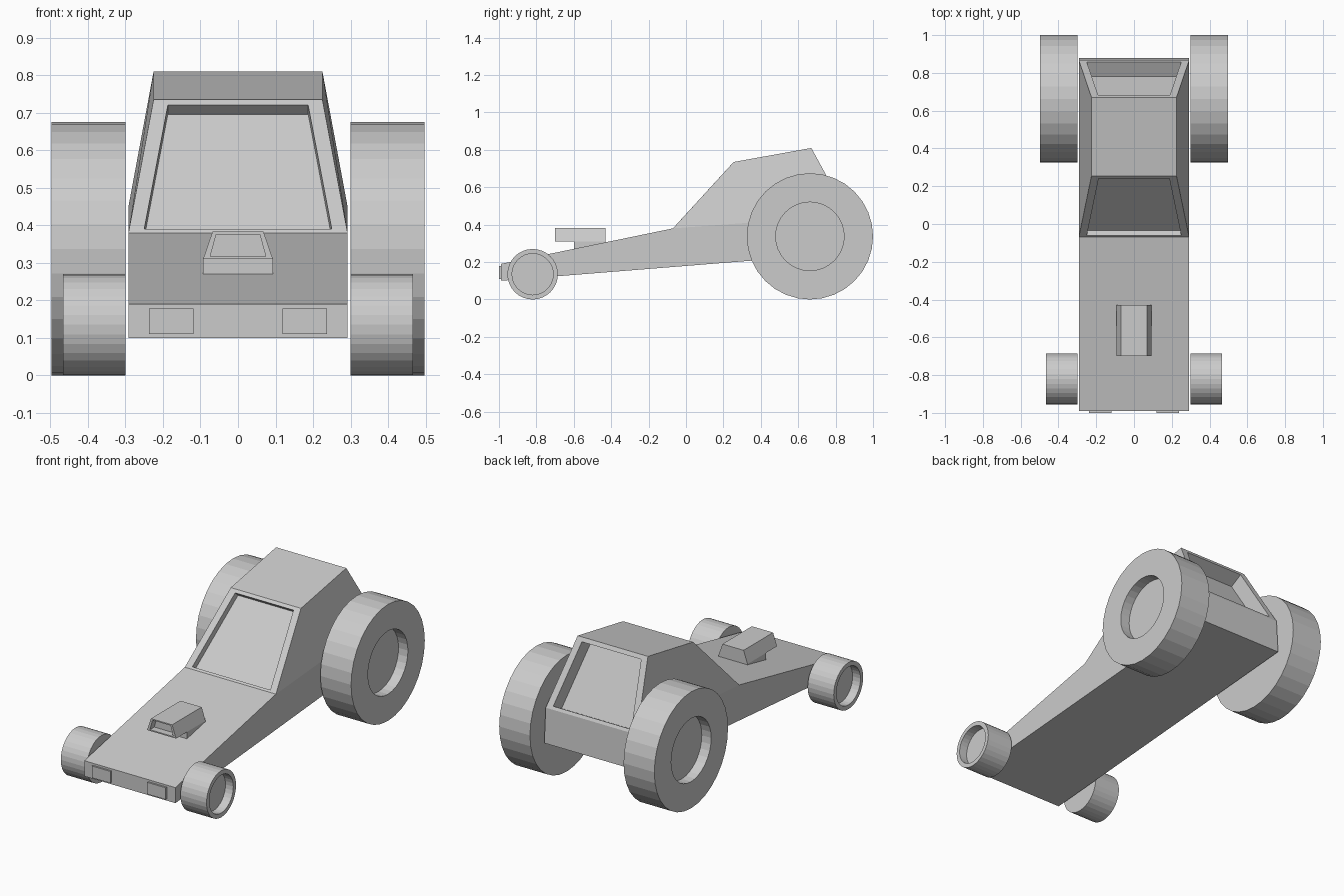
import bpy, bmesh, math
from mathutils import Vector

if "Cube" in bpy.data.objects:
    bpy.data.objects.remove(bpy.data.objects["Cube"])


def finish(name, bm):
    bmesh.ops.recalc_face_normals(bm, faces=bm.faces[:])
    me = bpy.data.meshes.new(name)
    bm.to_mesh(me)
    bm.free()
    ob = bpy.data.objects.new(name, me)
    bpy.context.collection.objects.link(ob)
    return ob


def bridge(bm, a, b):
    n = len(a)
    for i in range(n):
        bm.faces.new((a[i], a[(i + 1) % n], b[(i + 1) % n], b[i]))


def recess(bm, outer, inner, offset):
    """Frame between outer verts and inner points, then a sunken pane."""
    rim = [bm.verts.new(p) for p in inner]
    deep = [bm.verts.new(Vector(p) + Vector(offset)) for p in inner]
    bridge(bm, outer, rim)
    bridge(bm, rim, deep)
    bm.faces.new(deep)


def trapezoid(bottom, top):
    """Mirrored corners from two (x, y, z) points."""
    (bx, by, bz), (tx, ty, tz) = bottom, top
    return [(-bx, by, bz), (bx, by, bz), (tx, ty, tz), (-tx, ty, tz)]


def box(name, x0, x1, y0, y1, z0, z1):
    bm = bmesh.new()
    rings = [[bm.verts.new((x, y, z)) for x, y in
              ((x0, y0), (x1, y0), (x1, y1), (x0, y1))] for z in (z0, z1)]
    bridge(bm, *rings)
    for r in rings:
        bm.faces.new(r)
    return finish(name, bm)


def wheel(name, side, y, r, x_in, x_out, hub_r, hub_depth, n=32):
    bm = bmesh.new()
    rings = []
    for x, rad in ((x_in, r), (x_out, r), (x_out, hub_r), (x_out - hub_depth, hub_r)):
        rings.append([bm.verts.new((side * x, y + rad * math.cos(2 * math.pi * i / n),
                                    r + rad * math.sin(2 * math.pi * i / n)))
                      for i in range(n)])
    for a, b in zip(rings, rings[1:]):
        bridge(bm, a, b)
    bm.faces.new(rings[0])
    bm.faces.new(rings[-1])
    return finish(name, bm)


# Body with cabin: side outline mirrored, cabin leaning inward
bm = bmesh.new()
outline = [(.292, -.99, .10), (.292, -.99, .19), (.292, -.07, .38),
           (.292, .867, .45), (.292, .88, .25),
           (.225, .255, .735), (.225, .67, .81)]
L = [bm.verts.new((-x, y, z)) for x, y, z in outline]
R = [bm.verts.new(p) for p in outline]
for s in (L, R):
    bm.faces.new(s[:5])
    bm.faces.new((s[2], s[5], s[6], s[3]))
for i, j in ((0, 1), (1, 2), (3, 4), (4, 0), (5, 6)):
    bm.faces.new((L[i], R[i], R[j], L[j]))
# Windshield and rear window
recess(bm, [L[2], R[2], R[5], L[5]],
       trapezoid((.25, -.061, .39), (.187, .241, .72)), (0, .026, -.024))
recess(bm, [L[3], R[3], R[6], L[6]],
       trapezoid((.25, .858, .466), (.19, .682, .788)), (0, -.077, -.042))
finish("body", bm)

# Hood scoop with open front, on its base
bm = bmesh.new()
front, back = [[bm.verts.new(p) for p in trapezoid((.093, y, .31), (.068, y, .383))]
               for y in (-.70, -.43)]
bridge(bm, front, back)
bm.faces.new(back)
recess(bm, front, trapezoid((.074, -.70, .317), (.058, -.70, .376)), (0, .04, 0))
finish("hood_scoop", bm)
box("scoop_base", -.093, .093, -.60, -.43, .26, .31)

# Headlights and wheels on both sides
for side, tag in ((-1, "left"), (1, "right")):
    xs = sorted((side * .118, side * .237))
    box("headlight_" + tag, xs[0], xs[1], -1.0, -.985, .11, .178)
    wheel("rear_wheel_" + tag, side, .6625, .3375, .30, .497, .183, .06)
    wheel("front_wheel_" + tag, side, -.82, .135, .30, .467, .11, .05)
